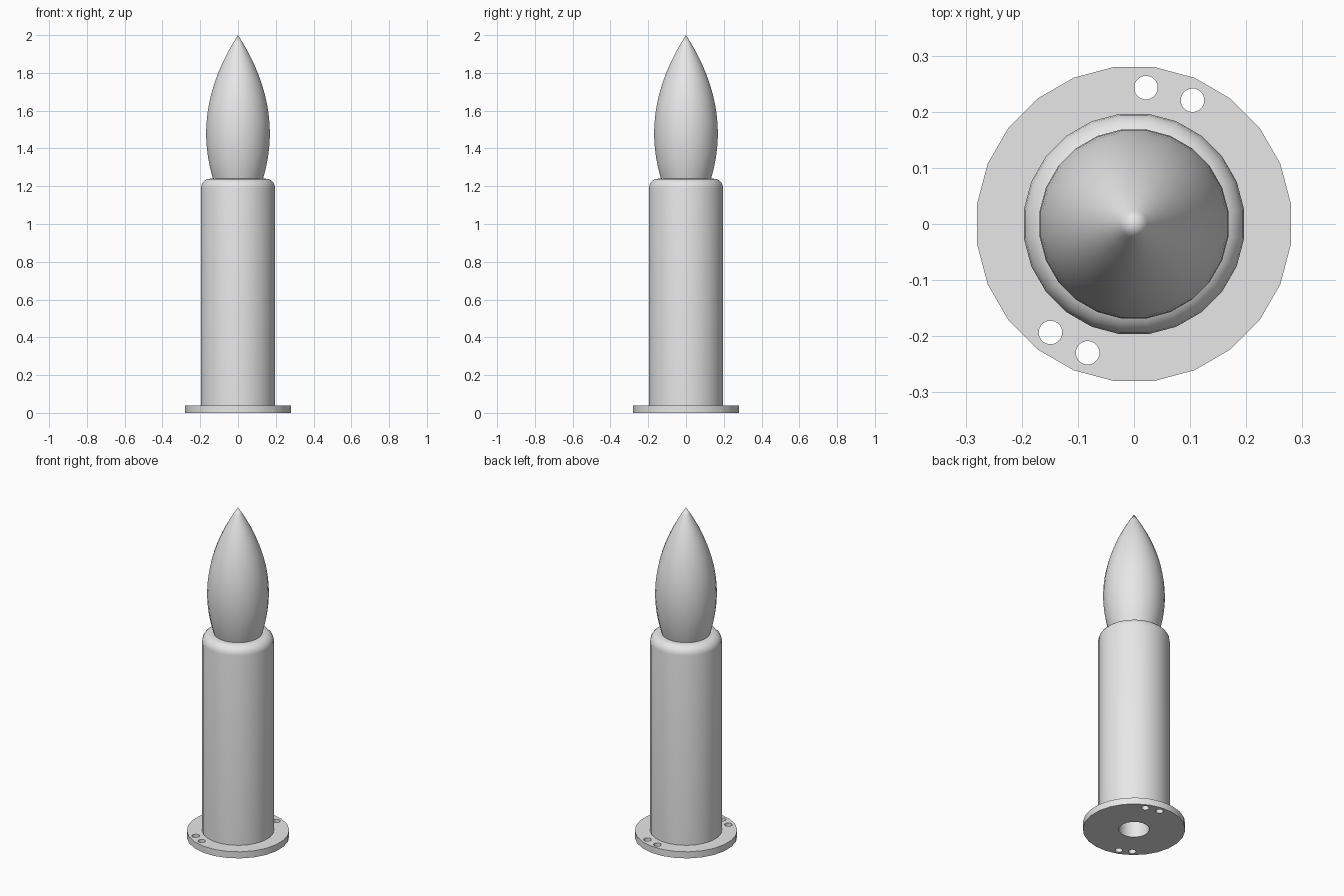
import bpy
import bmesh
from math import sin, cos, pi, radians

default = bpy.data.objects.get("Cube")
if default:
    bpy.data.objects.remove(default, do_unlink=True)

SIDES = 24
BORE = 0.084

grey = bpy.data.materials.new("light_grey")
grey.use_nodes = True
grey.diffuse_color = (0.8, 0.8, 0.8, 1)
grey.node_tree.nodes["Principled BSDF"].inputs["Base Color"].default_value = (0.8, 0.8, 0.8, 1)


def lathe(name, profile, closed=False, sides=SIDES, centre=(0, 0)):
    """Turn a (radius, height) profile around a vertical axis."""
    bm = bmesh.new()
    rings = []
    for r, z in profile:
        if r < 1e-6:
            rings.append([bm.verts.new((0, 0, z))] * sides)
        else:
            angles = [2 * pi * (i + 0.5) / sides for i in range(sides)]
            rings.append([bm.verts.new((r * cos(a), r * sin(a), z)) for a in angles])
    pairs = list(zip(rings, rings[1:]))
    if closed:
        pairs.append((rings[-1], rings[0]))
    for low, high in pairs:
        for i in range(sides):
            j = (i + 1) % sides
            corners = dict.fromkeys((low[i], low[j], high[j], high[i]))
            bm.faces.new(list(corners))
    bmesh.ops.recalc_face_normals(bm, faces=bm.faces)
    mesh = bpy.data.meshes.new(name)
    bm.to_mesh(mesh)
    bm.free()
    mesh.materials.append(grey)
    obj = bpy.data.objects.new(name, mesh)
    obj.location = (*centre, 0)
    bpy.context.collection.objects.link(obj)
    return obj


def select_only(obj):
    bpy.ops.object.select_all(action='DESELECT')
    obj.select_set(True)
    bpy.context.view_layer.objects.active = obj


# Base flange with a central bore
flange = lathe("base_flange", [(BORE, 0), (0.282, 0), (0.282, 0.04), (BORE, 0.04)], closed=True)

# Two pairs of screw holes through the flange
for n, angle in enumerate((85, 64.7, 232.4, 250.2)):
    a = radians(angle)
    cutter = lathe(f"hole_cutter_{n}", [(0, -0.05), (0.021, -0.05), (0.021, 0.1), (0, 0.1)],
                   centre=(0.244 * cos(a), 0.244 * sin(a)))
    cutter.hide_render = True
    cut = flange.modifiers.new("screw_hole", 'BOOLEAN')
    cut.operation = 'DIFFERENCE'
    cut.solver = 'EXACT'
    cut.object = cutter
    bpy.context.view_layer.update()
    select_only(flange)
    bpy.ops.object.modifier_apply(modifier=cut.name)
    bpy.data.objects.remove(cutter, do_unlink=True)

# Hollow candle tube with a rounded shoulder
R, TOP, ROUND = 0.198, 1.24, 0.05
shoulder = [(R - ROUND + ROUND * cos(t * pi / 10), TOP - ROUND + ROUND * sin(t * pi / 10))
            for t in range(6)]
tube = lathe("candle_tube", [(0, 1.2), (BORE, 1.2), (BORE, 0.04), (R, 0.04)] + shoulder + [(0, TOP)])

# Flame-shaped bulb, widest below the middle and pointed at the tip
BELLY, HALF = 1.48, 0.52
heights = [1.22 + (2.0 - 1.22) * i / 20 for i in range(21)]
outline = [(0.17 * (1 - ((z - BELLY) / HALF) ** 2), z) for z in heights[:-1]]
bulb = lathe("flame_bulb", [(0, heights[0])] + outline + [(0, 2.0)])

for obj in (flange, tube, bulb):
    select_only(obj)
    bpy.ops.object.shade_smooth_by_angle(angle=radians(30))
